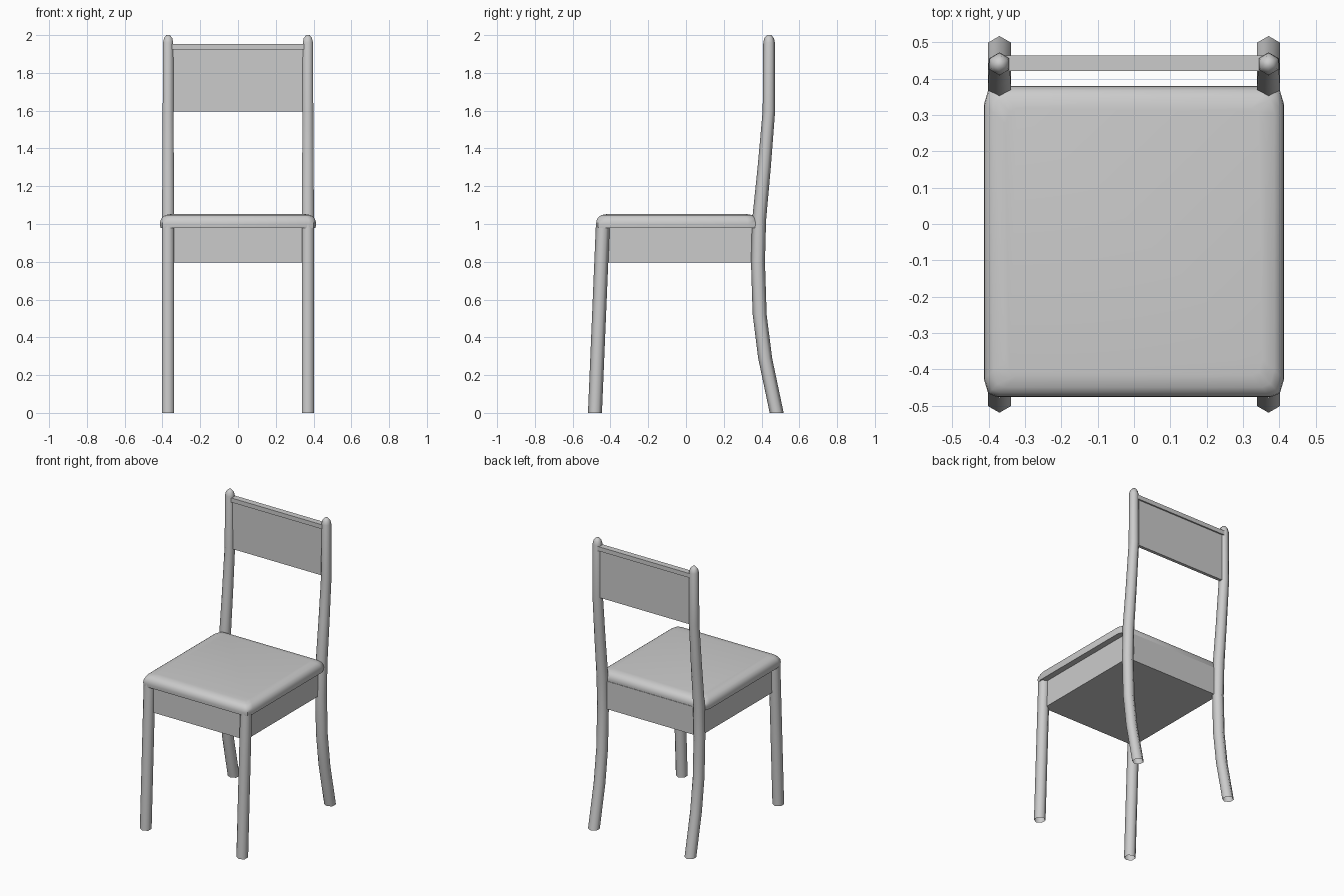
import bpy, bmesh, math

if "Cube" in bpy.data.objects:
    bpy.data.objects.remove(bpy.data.objects["Cube"])

LEG_X = 0.37


def finish(name, bm):
    bmesh.ops.recalc_face_normals(bm, faces=bm.faces[:])
    mesh = bpy.data.meshes.new(name)
    bm.to_mesh(mesh)
    bm.free()
    obj = bpy.data.objects.new(name, mesh)
    bpy.context.collection.objects.link(obj)
    return obj


def loft(name, rings, cap_start, cap_end):
    """Skin a list of closed rings with equal point counts."""
    bm = bmesh.new()
    loops = [[bm.verts.new(p) for p in ring] for ring in rings]
    for a, b in zip(loops, loops[1:]):
        for i in range(len(a)):
            j = (i + 1) % len(a)
            bm.faces.new((a[i], a[j], b[j], b[i]))
    if cap_start:
        bm.faces.new(loops[0][::-1])
    if cap_end:
        bm.faces.new(loops[-1])
    return finish(name, bm)


def leg(name, path, cap_end):
    """Six-sided leg along (y, z, radius) points, mirrored to the other side."""
    angles = [math.radians(90 + 60 * i) for i in range(6)]
    rings = [[(LEG_X + r * math.cos(a), y + r * math.sin(a), z) for a in angles]
             for y, z, r in path]
    obj = loft(name, rings, False, cap_end)
    obj.data.shade_smooth()
    mod = obj.modifiers.new("Mirror", 'MIRROR')
    mod.use_axis[0] = True
    return obj


def box(name, lo, hi):
    bm = bmesh.new()
    bmesh.ops.create_cube(bm, size=1)
    for v in bm.verts:
        v.co = [(a + b) / 2 + c * (b - a) for a, b, c in zip(lo, hi, v.co)]
    return finish(name, bm)


# Legs, open at the floor; the back pair runs up to rounded tips
leg("front_legs", [(-0.482, 0, 0.037), (-0.44, 1.0, 0.037)], False)
leg("back_legs", [(0.48, 0, 0.037), (0.419, 0.29, 0.037), (0.390, 0.52, 0.037),
                  (0.381, 0.80, 0.037), (0.387, 1.02, 0.037), (0.414, 1.30, 0.035),
                  (0.439, 1.60, 0.033), (0.440, 1.96, 0.031), (0.440, 1.985, 0.025),
                  (0.440, 2.0, 0.011)], True)

# Apron under the seat, reaching the leg centres
box("seat_apron", (-LEG_X, -0.443, 0.797), (LEG_X, 0.38, 0.99))

# Seat cushion: soft-cornered outline, rounded over at the top
W, D, CY = 0.413, 0.427, -0.049
corner = [(W, D - 0.05), (W - 0.012, D - 0.01), (W - 0.037, D)]
outline = (corner + [(-x, y) for x, y in corner[::-1]]
           + [(-x, -y) for x, y in corner] + [(x, -y) for x, y in corner[::-1]])
profile = [(0.979, 0.002), (1.0, 0), (1.018, 0.002), (1.035, 0.011),
           (1.047, 0.027), (1.053, 0.06)]
seat = loft("seat", [[(x * (1 - i / W), CY + y * (1 - i / D), z) for x, y in outline]
                     for z, i in profile], True, True)

# Backrest panel with a thicker rail along its top
box("backrest_panel", (-LEG_X, 0.431, 1.596), (LEG_X, 0.453, 1.93))
box("backrest_top_rail", (-LEG_X, 0.421, 1.923), (LEG_X, 0.463, 1.953))

# Smooth the cushion, keeping its underside edge sharp
bpy.ops.object.select_all(action='DESELECT')
seat.select_set(True)
bpy.context.view_layer.objects.active = seat
bpy.ops.object.shade_smooth_by_angle(angle=math.radians(50))
